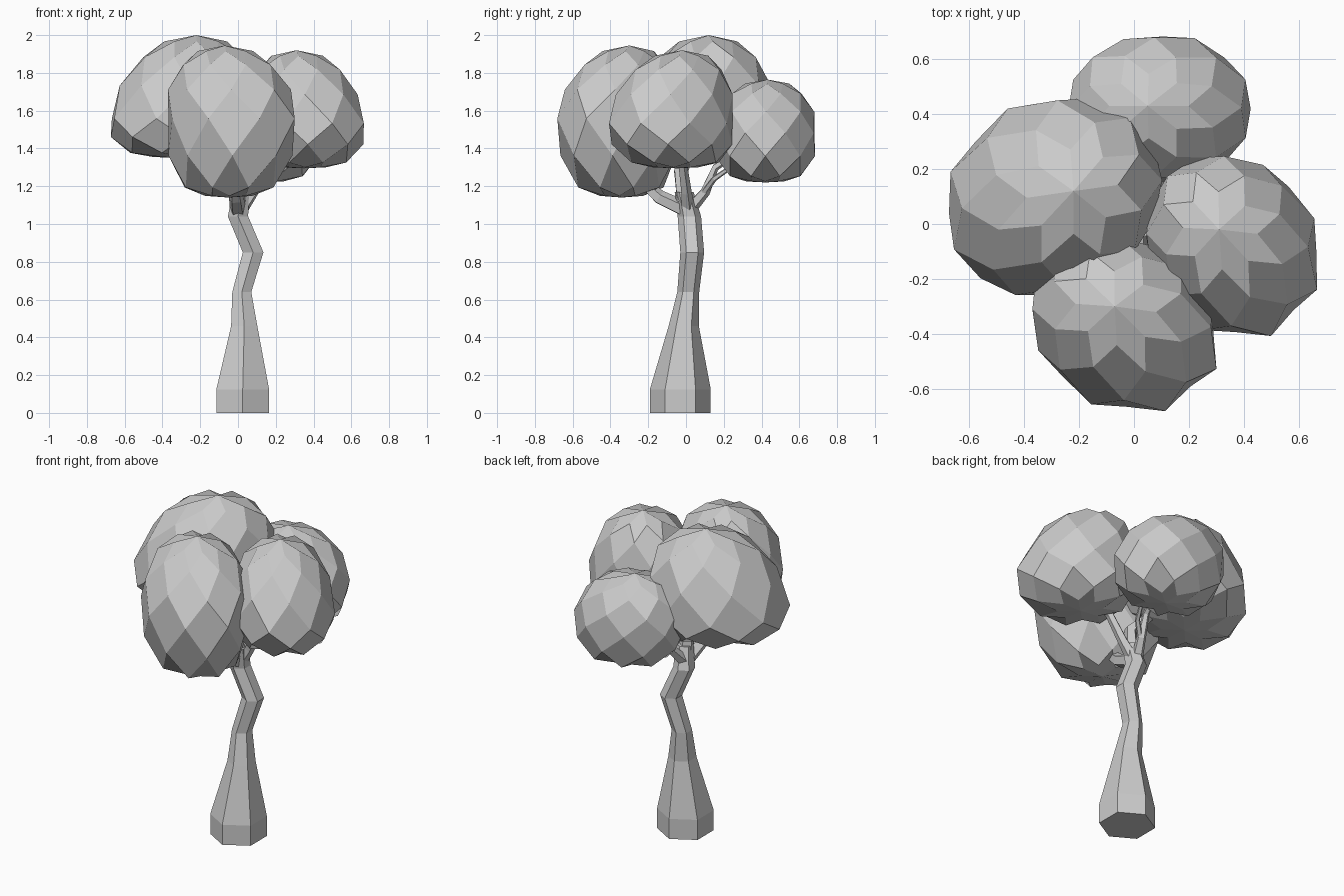
import bpy, bmesh, math, random
from mathutils import Vector

if "Cube" in bpy.data.objects:
    bpy.data.objects.remove(bpy.data.objects["Cube"])

random.seed(4)


def finish(name, bm):
    bmesh.ops.recalc_face_normals(bm, faces=bm.faces)
    mesh = bpy.data.meshes.new(name)
    bm.to_mesh(mesh)
    bm.free()
    obj = bpy.data.objects.new(name, mesh)
    bpy.context.collection.objects.link(obj)
    return obj


def tube(name, path, sides, flat=False):
    """Faceted tube through (x, y, z, radius) points."""
    bm = bmesh.new()
    pts = [Vector(p[:3]) for p in path]
    rings = []
    for i, p in enumerate(pts):
        d = pts[min(i + 1, len(pts) - 1)] - pts[max(i - 1, 0)]
        rot = Vector((0, 0, 1)).rotation_difference(Vector((0, 0, 1)) if flat else d)
        ring = []
        for j in range(sides):
            a = math.pi / 2 + math.tau * j / sides
            ring.append(bm.verts.new(p + rot @ Vector((math.cos(a), math.sin(a), 0)) * path[i][3]))
        rings.append(ring)
    for a, b in zip(rings, rings[1:]):
        for j in range(sides):
            k = (j + 1) % sides
            bm.faces.new((a[j], a[k], b[k], b[j]))
    bm.faces.new(rings[0])
    bm.faces.new(rings[-1])
    return finish(name, bm)


# Crown profile from top to bottom: height fraction, radius fraction
PROFILE = [(0.96, .42), (0.86, .71), (0.68, .92), (0.47, 1.0), (0.25, .95), (0.06, .72), (0.01, .36)]


def crown(name, centre, radii, zrange, apex, wide=.47, lean=(0, 0), turn=0.0, skew=0.0, n=8):
    """Leaf clump of kite-shaped facets; wide is the height fraction of its widest ring."""
    bm = bmesh.new()
    z0, z1 = zrange

    def place(f, r, a):
        up, down = max(0, (f - .47) / .53), max(0, (.47 - f) / .47)
        c = [centre[i] + (apex[i] - centre[i]) * up + lean[i] * down for i in (0, 1)]
        h = wide + (1 - wide) * up if f > .47 else wide * (1 - down)
        dy = radii[1] * r * math.sin(a)
        return Vector((c[0] + radii[0] * r * math.cos(a) + skew * dy, c[1] + dy, z0 + (z1 - z0) * h))

    rings = [[bm.verts.new(place(1, 0, 0))] * n]
    for k, (f, r) in enumerate(PROFILE, 1):
        ring = []
        for j in range(n):
            a = math.tau * (j + turn + 0.5 * (k % 2)) / n
            ring.append(bm.verts.new(place(f, r * random.uniform(1.02, 1.05), a)))
        rings.append(ring)
    rings.append([bm.verts.new(place(0.0, 0, 0))] * n)
    for k in range(len(PROFILE)):
        for j in range(n):
            left = j if k % 2 else (j - 1) % n
            bm.faces.new((rings[k][j], rings[k + 1][left],
                          rings[k + 2][j], rings[k + 1][(left + 1) % n]))
    return finish(name, bm)


# Crooked six-sided trunk with a flared foot
tube("trunk", [(.025, -.03, 0, .161), (.025, -.03, .125, .161), (.033, -.012, .46, .08),
               (.02, .012, .64, .058), (.08, .033, .85, .063), (0, .018, 1.04, .062),
               (.015, -.01, 1.17, .05)], 6, flat=True)

# Branches, each rising into one clump
tube("branch_front", [(0, .01, 1.07, .045), (-.01, -.14, 1.14, .04), (-.02, -.24, 1.23, .028), (-.05, -.34, 1.4, .015)], 5)
tube("branch_left", [(.01, -.01, 1.12, .045), (.0, -.03, 1.28, .04), (-.12, .04, 1.42, .025), (-.26, .08, 1.55, .015)], 5)
tube("branch_right", [(.01, .01, 1.07, .04), (.08, .0, 1.17, .03), (.16, -.02, 1.32, .025), (.3, -.05, 1.45, .015)], 5)
tube("branch_back", [(0, .03, 1.09, .035), (.03, .1, 1.17, .028), (.04, .155, 1.3, .02), (.08, .34, 1.42, .012)], 5)
tube("twig_back", [(.03, .09, 1.16, .018), (.1, .15, 1.24, .015), (.16, .28, 1.33, .01)], 5)

# Four leaf clumps
crown("leaves_left", (-.295, .10), (.38, .36), (1.35, 2.0), (-.22, .12), .32, (-.01, -.02), .69, .12)
crown("leaves_front", (-.03, -.37), (.335, .312), (1.14, 1.945), (-.07, -.30), .52, (-.02, .03), .36, -.15)
crown("leaves_right", (.36, -.085), (.31, .325), (1.295, 1.92), (.31, -.02), .38, (-.01, .03), .4, -.12)
crown("leaves_back", (.09, .42), (.33, .268), (1.22, 1.765), (.05, .43), .48, (.03, .0), .5)
